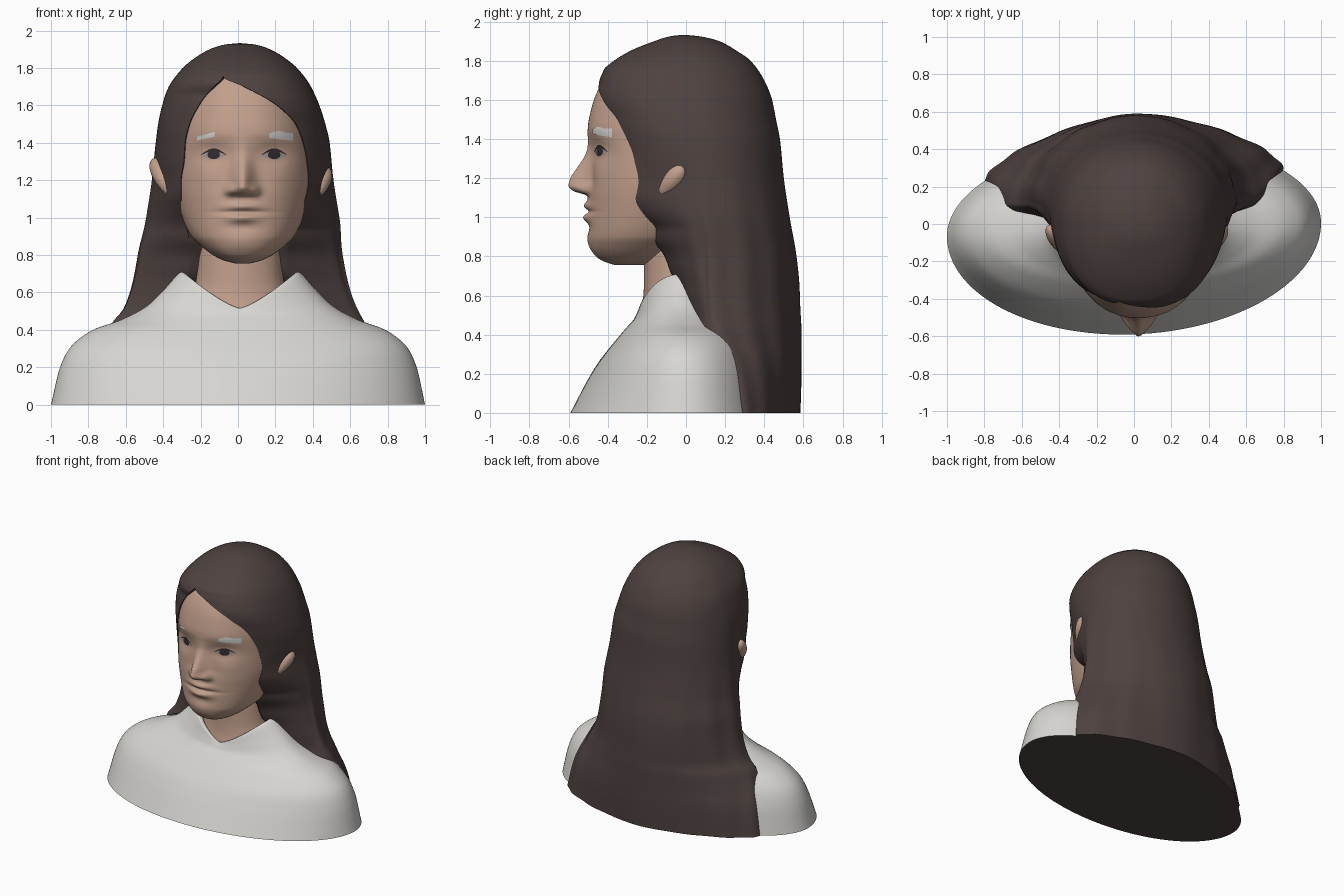
import bpy, bmesh, math
from math import sin, cos, pi, exp, asin, sqrt
from mathutils import Vector

if "Cube" in bpy.data.objects:
    bpy.data.objects.remove(bpy.data.objects["Cube"])


def material(name, rgb):
    m = bpy.data.materials.new(name)
    m.diffuse_color = (*rgb, 1)
    m.use_nodes = True
    m.node_tree.nodes["Principled BSDF"].inputs["Base Color"].default_value = m.diffuse_color
    return m


HAIR = material("dark brown hair", (0.075, 0.054, 0.051))
SKIN = material("warm skin", (0.54, 0.35, 0.265))
SHIRT = material("off white cloth", (0.68, 0.67, 0.64))
EYE = material("eye white", (0.36, 0.32, 0.31))
IRIS = material("dark iris", (0.035, 0.025, 0.028))


def clamp(v, a=0.0, b=1.0):
    return max(a, min(b, v))


def curve(keys, z):
    """Monotone smooth interpolation of key rows by their first value."""
    n = len(keys)
    z = clamp(z, keys[0][0], keys[-1][0])
    i = 0
    while i < n - 2 and z > keys[i + 1][0]:
        i += 1

    def slope(a, k):
        return (keys[a + 1][k] - keys[a][k]) / (keys[a + 1][0] - keys[a][0])

    def tangent(a, k):
        if a == 0:
            return slope(0, k)
        if a == n - 1:
            return slope(n - 2, k)
        p, q = slope(a - 1, k), slope(a, k)
        return 2 * p * q / (p + q) if p * q > 0 else 0.0

    h = keys[i + 1][0] - keys[i][0]
    t = (z - keys[i][0]) / h
    return [(2*t**3 - 3*t*t + 1) * keys[i][k] + (t**3 - 2*t*t + t) * h * tangent(i, k)
            + (3*t*t - 2*t**3) * keys[i + 1][k] + (t**3 - t*t) * h * tangent(i + 1, k)
            for k in range(1, len(keys[0]))]


def loft(name, rings, mat, bottom=None, top=False):
    """Skin closed rings; 'bottom' is the material of the lower cap."""
    bm = bmesh.new()
    vs = [[bm.verts.new(p) for p in r] for r in rings]
    for a, b in zip(vs, vs[1:]):
        for j in range(len(a)):
            k = (j + 1) % len(a)
            bm.faces.new((a[j], a[k], b[k], b[j]))
    if bottom:
        bm.faces.new(vs[0][::-1]).material_index = 1
    if top:
        bm.faces.new(vs[-1])
    bmesh.ops.recalc_face_normals(bm, faces=bm.faces)
    finish(name, bm, [mat] + ([bottom] if bottom else []))


def finish(name, bm, mats):
    me = bpy.data.meshes.new(name)
    bm.to_mesh(me)
    bm.free()
    for m in mats:
        me.materials.append(m)
    ob = bpy.data.objects.new(name, me)
    bpy.context.collection.objects.link(ob)
    bpy.ops.object.select_all(action='DESELECT')
    ob.select_set(True)
    bpy.context.view_layer.objects.active = ob
    bpy.ops.object.shade_smooth_by_angle(angle=math.radians(70))


# Head: z, half width, front y, middle y, back y
CX = 0.025
HEAD = [(.755, .04, -.36, -.30, -.22), (.77, .10, -.41, -.27, -.15), (.80, .16, -.46, -.25, -.08),
        (.85, .225, -.49, -.22, 0), (.9, .275, -.50, -.18, .10), (1.0, .325, -.498, -.12, .20),
        (1.1, .36, -.495, -.07, .25), (1.2, .38, -.48, -.05, .30), (1.3, .385, -.48, -.03, .33),
        (1.4, .38, -.494, -.02, .35), (1.45, .375, -.502, -.01, .35), (1.55, .36, -.485, 0, .35),
        (1.65, .33, -.45, 0, .33), (1.75, .28, -.38, 0, .28), (1.84, .17, -.22, 0, .18),
        (1.88, .02, -.03, 0, .02)]
# Nose: z, projection, width
NOSE = [(1.085, 0, .06), (1.11, .012, .06), (1.135, .088, .062), (1.165, .117, .06), (1.2, .11, .056),
        (1.25, .078, .052), (1.3, .045, .05), (1.36, .016, .05), (1.45, 0, .05)]
# Soft bumps: |x| from face centre, z, radius x, radius z, height
BUMPS = [(.065, 1.145, .028, .03, .026), (.165, 1.345, .08, .05, -.024), (.165, 1.337, .055, .03, .014),
         (.2, 1.2, .09, .08, .012), (0, 1.06, .085, .024, .026), (0, .998, .08, .024, .028),
         (0, 1.029, .13, .011, -.012), (0, .945, .09, .025, -.006), (0, .87, .07, .045, .006)]


def face_y(x, z):
    w, yf, yc, yb = curve(HEAD, z)
    dx = abs(x - CX)
    u = clamp(dx / w)
    y = yc - (yc - yf) * (1 - u ** 2.2) ** (1 / 2.2)
    if 1.085 < z < 1.45:
        h, s = curve(NOSE, z)
        y -= h * exp(-(dx / s) ** 2)
    for bx, bz, rx, rz, h in BUMPS:
        y -= h * exp(-((dx - bx) / rx) ** 2 - ((z - bz) / rz) ** 2)
    return y


rings = []
for i in range(151):
    z = .755 + 1.125 * i / 150
    w, yf, yc, yb = curve(HEAD, z)
    ring = []
    for j in range(141):
        x = CX + w * sin(-pi/2 + pi * j / 140)
        ring.append((x, face_y(x, z), z))
    for j in range(1, 24):
        t = pi/2 + pi * j / 24
        ring.append((CX + w * sin(t), yc - (yb - yc) * cos(t), z))
    rings.append(ring)
loft("head", rings, SKIN, SKIN, True)


# Neck and upper chest
def oval(w, yf, yb, yc, cx, height, n=96, skew=0.0):
    ring = []
    for j in range(n):
        t = 2 * pi * j / n
        d = (yc - yf) if cos(t) > 0 else (yb - yc)
        x = cx + w * sin(t)
        ring.append((x, yc - d * cos(t) + skew * x, height(t)))
    return ring


NECK = [(.44, .30, -.245), (.52, .285, -.232), (.58, .26, -.22), (.66, .235, -.215), (.76, .225, -.215), (.92, .22, -.2)]
rings = []
for i in range(25):
    z = .44 + .48 * i / 24
    w, yf = curve(NECK, z)
    rings.append(oval(w, yf, .1, -.03, .01, lambda t: z))
loft("neck", rings, SKIN)

# Shirt: step, half width, front y, back y, front height, side height
TORSO = [(0, 1.0, -.59, .45, 0, 0), (1, .953, -.495, .42, .18, .2), (2, .905, -.445, .39, .26, .3),
         (3, .79, -.355, .35, .375, .395), (4, .63, -.30, .30, .44, .455), (5, .50, -.268, .25, .475, .525),
         (6, .41, -.253, .18, .50, .61), (7, .315, -.24, .12, .515, .71), (8, .29, -.225, .1, .51, .70),
         (9, .25, -.2, .08, .47, .62)]
rings = []
for i in range(73):
    w, yf, yb, zf, zs = curve(TORSO, i / 8)
    rings.append(oval(w, yf, yb, -.03, .01 * clamp(i / 40),
                      lambda t: zf + (zs - zf) * (abs(sin(t)) ** 1.3 if cos(t) > 0 else 1), 128, .035 * (1 - i / 72)))
loft("shirt", rings, SHIRT, HAIR)

# Hair body: z, centre x, half width, widest y, back y
BODY = [(0, 0, .80, .26, .585), (.2, 0, .765, .22, .59), (.43, 0, .68, .13, .59), (.52, .01, .62, .12, .585),
        (.65, .01, .575, .12, .58), (.8, .01, .545, .12, .565), (1.0, .025, .515, .11, .53),
        (1.2, .025, .485, .09, .50), (1.4, .025, .465, .06, .48), (1.5, .02, .447, .04, .46),
        (1.6, .015, .42, .03, .44), (1.7, .01, .38, .02, .40), (1.8, .01, .305, .01, .33),
        (1.85, .01, .245, 0, .26), (1.9, .01, .16, 0, .17), (1.925, .01, .08, -.01, .07), (1.932, .01, .01, -.015, 0)]
# Hair front edge: z, left x, right x, y
EDGE = [(0, -.79, .79, .255), (.2, -.755, .755, .21), (.43, -.65, .65, .09), (.5, -.51, .52, .05), (.6, -.40, .40, 0),
        (.7, -.26, .26, -.07), (.8, -.25, .25, -.11), (.9, -.265, .27, -.17), (1.0, -.29, .32, -.18),
        (1.08, -.305, .355, -.2), (1.2, -.305, .378, -.2), (1.3, -.29, .37, -.25), (1.4, -.283, .35, -.3),
        (1.5, -.26, .31, -.36), (1.6, -.21, .21, -.42), (1.65, -.175, .13, -.45), (1.7, -.13, .03, -.455),
        (1.755, -.08, -.08, -.415), (1.8, -.075, -.075, -.36), (1.85, -.05, -.05, -.28), (1.9, -.02, -.02, -.16),
        (1.925, 0, 0, -.08), (1.932, .01, .01, -.022)]
# Hair roundness: z, front exponent, back exponent
ROUND = [(0, 1.6, 1.55), (.5, 1.6, 1.8), (.9, 1.55, 2), (1.17, 1.5, 2), (1.35, 2.1, 2), (1.6, 2.5, 2), (1.932, 2.2, 2)]


def hair_side(z, side):
    """Points from the front edge round to the middle of the back."""
    cx, w, yw, yb = curve(BODY, z)
    xl, xr, ey = curve(EDGE, z)
    pf, pb = curve(ROUND, z)
    ex = xr if side > 0 else xl
    blend = clamp((z - .95) / .15) * clamp((1.76 - z) / .1)
    if blend > 0:
        ey += (face_y(ex, z) - .012 - ey) * blend
    u = clamp((ex - cx) * side / w, -.995, .995)
    d = (yw - ey) / (1 - abs(u) ** pf) ** (1 / pf)
    pts = [(ex + .12 * (cx - ex), ey + .12 * (yw - ey), z)]
    t0 = asin(u)
    skew = .04 * clamp((.6 - z) / .3)
    for j in range(71):
        t = t0 + (pi - t0) * j / 70
        wave = 1 + .009 * sin(15 * t + 2.5 * z + side) * sin(j / 70 * pi) * clamp((1.3 - z) / .5)
        x = cx + side * w * sin(t) * wave
        p = pf if cos(t) > 0 else pb
        r = max(0, 1 - abs(sin(t)) ** p) ** (1 / p)
        y = yw - d * r if cos(t) > 0 else yw + (yb - yw) * wave * r
        pts.append((x, y + skew * x, z))
    return pts


rings = []
for i in range(121):
    z = 1.932 * (1 - (1 - i / 120) ** 1.6)
    rings.append(hair_side(z, 1) + hair_side(z, -1)[-2::-1])
loft("long_hair", rings, HAIR, HAIR, True)

# Ears poking through the hair
for side, name, centre, length in ((1, "right_ear", (.425, -.075, 1.17), .125), (-1, "left_ear", (-.385, -.09, 1.2), .15)):
    bm = bmesh.new()
    bmesh.ops.create_uvsphere(bm, u_segments=24, v_segments=16, radius=1)
    axis = Vector((side * .11, .11, .17)).normalized()
    out = Vector((side * .8, -.6, 0))
    out = (out - axis * out.dot(axis)).normalized()
    flat = axis.cross(out)
    for v in bm.verts:
        p = v.co.copy()
        v.co = Vector(centre) + axis * p.z * length + out * p.x * .058 + flat * p.y * .05 * (1 + .3 * p.z)
    bmesh.ops.recalc_face_normals(bm, faces=bm.faces)
    finish(name, bm, [SKIN])


# Thin painted details laid on the face
def patch(name, x0, x1, low, high, lift, mat, n=20, rows=6):
    bm = bmesh.new()
    grid = []
    for i in range(n + 1):
        s = i / n
        x = x0 + (x1 - x0) * s
        zs = [low(s) + (high(s) - low(s)) * k / rows for k in range(rows + 1)]
        grid.append([bm.verts.new((x, face_y(x, z) - lift, z)) for z in zs])
    for a, b in zip(grid, grid[1:]):
        for k in range(rows):
            bm.faces.new((a[k], b[k], b[k + 1], a[k + 1]))
    finish(name, bm, [mat])


for name, cx in (("left", -.13), ("right", .193)):
    patch(name + "_eye", cx - .065, cx + .065, lambda s: 1.333 - .024 * sin(pi * s),
          lambda s: 1.334 + .03 * sin(pi * s), .003, EYE)
    patch(name + "_iris", cx - .034, cx + .034, lambda s: 1.335 - .022 * sqrt(4 * s * (1 - s) + 1e-6),
          lambda s: 1.335 + .026 * sqrt(4 * s * (1 - s) + 1e-6), .005, IRIS)
    patch(name + "_lash_line", cx - .068, cx + .068, lambda s: 1.333 + .022 * sin(pi * s),
          lambda s: 1.336 + .034 * sin(pi * s), .006, IRIS)
patch("right_eyebrow", .165, .295, lambda s: 1.425 - .015 * s, lambda s: 1.44 + .022 * sin(pi * min(.8, s + .1)), .004, SHIRT)
patch("left_eyebrow", -.22, -.125, lambda s: 1.412 + .02 * s, lambda s: 1.432 + .026 * s, .004, SHIRT)
